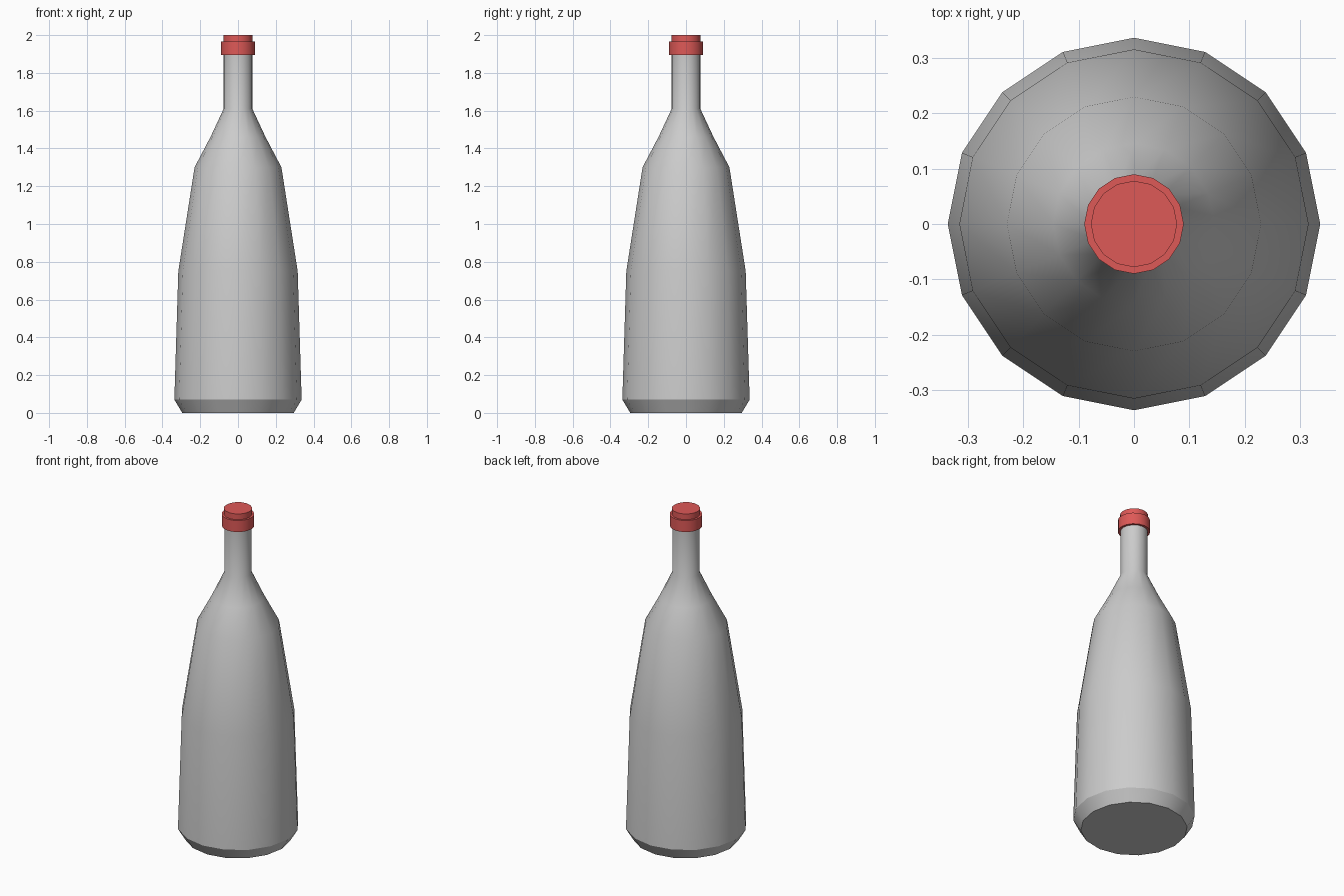
import bpy, bmesh, math

if "Cube" in bpy.data.objects:
    bpy.data.objects.remove(bpy.data.objects["Cube"], do_unlink=True)

SIDES = 16


def material(name, colour):
    mat = bpy.data.materials.new(name)
    mat.use_nodes = True
    mat.diffuse_color = colour
    mat.node_tree.nodes["Principled BSDF"].inputs["Base Color"].default_value = colour
    return mat


def lathe(name, profile, mat):
    """Turn a (radius, height) profile around z and close both ends."""
    bm = bmesh.new()
    rings = []
    for r, z in profile:
        angles = [math.tau * i / SIDES for i in range(SIDES)]
        rings.append([bm.verts.new((r * math.cos(a), r * math.sin(a), z)) for a in angles])
    for low, high in zip(rings, rings[1:]):
        for i in range(SIDES):
            j = (i + 1) % SIDES
            bm.faces.new((low[i], low[j], high[j], high[i]))
    bm.faces.new(rings[0][::-1])
    bm.faces.new(rings[-1])
    mesh = bpy.data.meshes.new(name)
    bm.to_mesh(mesh)
    bm.free()
    mesh.materials.append(mat)
    obj = bpy.data.objects.new(name, mesh)
    bpy.context.collection.objects.link(obj)
    bpy.ops.object.select_all(action="DESELECT")
    obj.select_set(True)
    bpy.context.view_layer.objects.active = obj
    bpy.ops.object.shade_smooth_by_angle(angle=math.radians(30))
    return obj


glass = material("grey glass", (0.6, 0.6, 0.6, 1))
red = material("red cap", (0.73, 0.1, 0.095, 1))

# Bottle: chamfered foot, tapering body, sloped shoulder and straight neck
lathe("bottle_body", [(0.295, 0), (0.337, 0.07), (0.316, 0.75), (0.23, 1.3),
                      (0.146, 1.46), (0.076, 1.61), (0.076, 1.9)], glass)

# Cap: wide collar with a narrower stopper on top
lathe("cap_collar", [(0.09, 1.895), (0.09, 1.965)], red)
lathe("cap_stopper", [(0.078, 1.96), (0.078, 2.0)], red)
